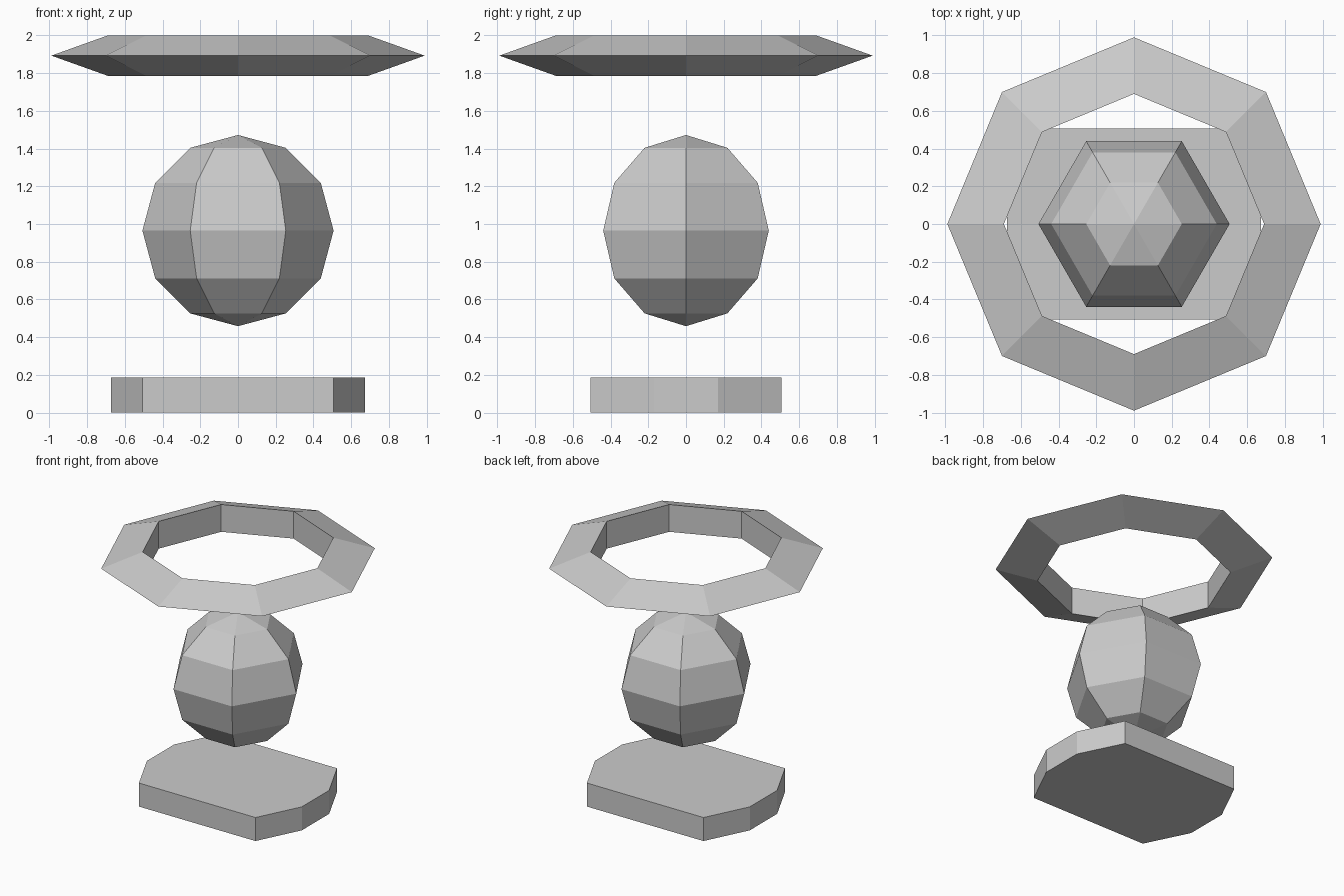
import bpy
import bmesh
import math

cube = bpy.data.objects.get("Cube")
if cube:
    bpy.data.objects.remove(cube, do_unlink=True)

grey = bpy.data.materials.new("light_grey")
grey.use_nodes = True
colour = (0.6, 0.6, 0.6, 1.0)
grey.diffuse_color = colour
grey.node_tree.nodes["Principled BSDF"].inputs["Base Color"].default_value = colour


def finish(obj, name):
    obj.name = name
    obj.data.name = name
    obj.data.materials.clear()
    obj.data.materials.append(grey)


# Floating ring: eight sides, triangular section with its point outwards
bpy.ops.mesh.primitive_torus_add(
    major_segments=8, minor_segments=3, major_radius=0.79, minor_radius=0.2,
    location=(0, 0, 1.893))
ring = bpy.context.object
ring.scale.z = 0.62
bpy.ops.object.transform_apply(location=False, rotation=False, scale=True)
finish(ring, "ring")

# Faceted ball: six segments, with corners on the y axis
bpy.ops.mesh.primitive_uv_sphere_add(
    segments=6, ring_count=6, radius=0.507, location=(0, 0, 0.965),
    rotation=(0, 0, math.radians(30)))
finish(bpy.context.object, "ball")

# Base plate: square with a three-sided bulge at each end
half = [(0.507, -0.507), (0.674, -0.17), (0.674, 0.17), (0.507, 0.507)]
outline = half + [(-x, -y) for x, y in half]
bm = bmesh.new()
bottom = bm.faces.new([bm.verts.new((x, y, 0)) for x, y in outline])
top = bmesh.ops.extrude_face_region(bm, geom=[bottom], use_keep_orig=True)
bmesh.ops.translate(
    bm, vec=(0, 0, 0.185),
    verts=[g for g in top["geom"] if isinstance(g, bmesh.types.BMVert)])
bmesh.ops.recalc_face_normals(bm, faces=bm.faces)
mesh = bpy.data.meshes.new("base_plate")
bm.to_mesh(mesh)
bm.free()
plate = bpy.data.objects.new("base_plate", mesh)
bpy.context.collection.objects.link(plate)
finish(plate, "base_plate")
